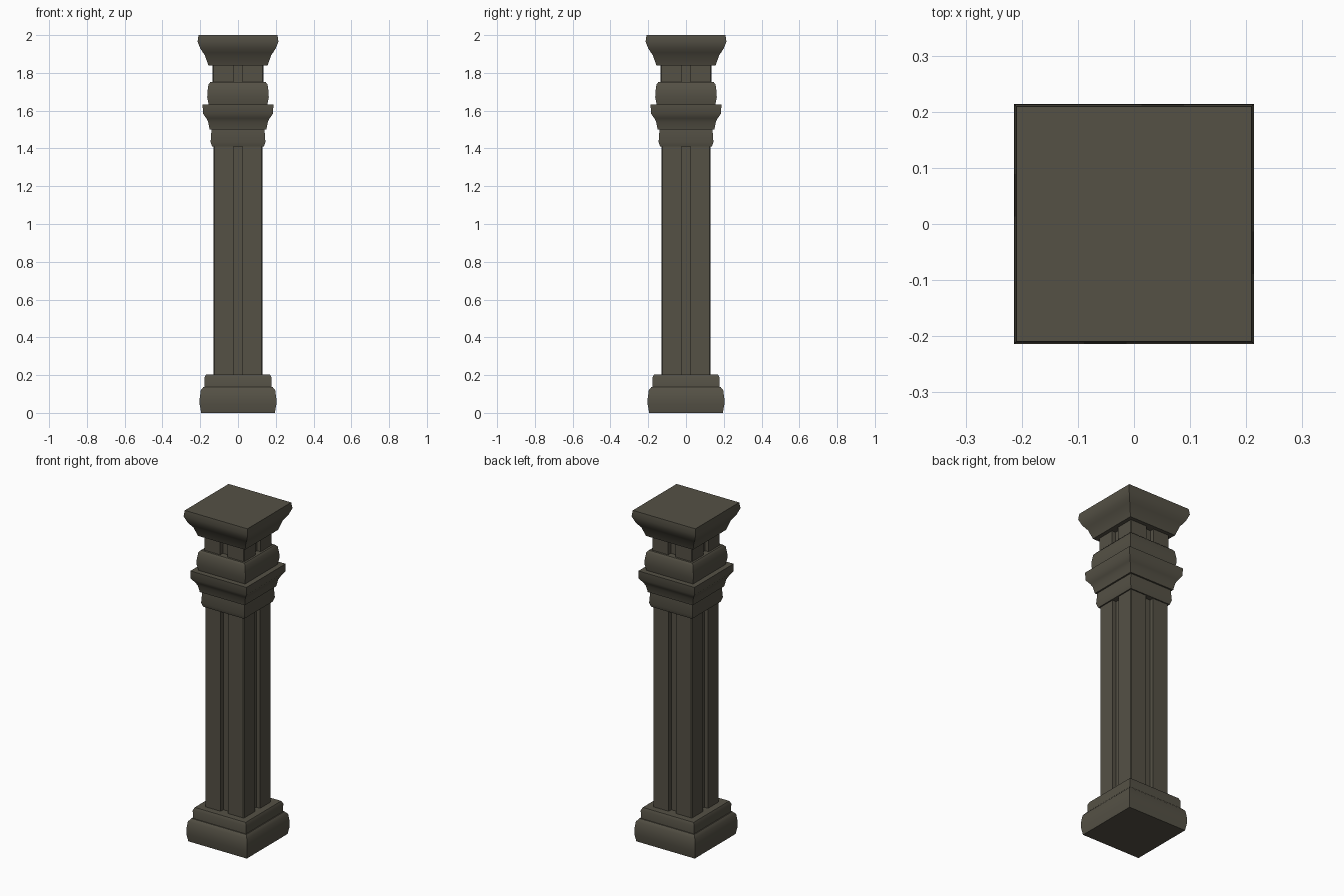
import bpy, bmesh, math

if "Cube" in bpy.data.objects:
    bpy.data.objects.remove(bpy.data.objects["Cube"])

stone = bpy.data.materials.new("dark olive stone")
stone.diffuse_color = (0.09, 0.082, 0.06, 1)
stone.use_nodes = True
stone.node_tree.nodes["Principled BSDF"].inputs["Base Color"].default_value = stone.diffuse_color


def loft(name, rings):
    """Closed solid from stacked (outline, z) rings."""
    bm = bmesh.new()
    loops = [[bm.verts.new((x, y, z)) for x, y in pts] for pts, z in rings]
    n = len(loops[0])
    for a, b in zip(loops, loops[1:]):
        for i in range(n):
            j = (i + 1) % n
            bm.faces.new((a[i], a[j], b[j], b[i]))
    bm.faces.new(loops[0][::-1])
    bm.faces.new(loops[-1])
    bmesh.ops.recalc_face_normals(bm, faces=bm.faces[:])
    mesh = bpy.data.meshes.new(name)
    bm.to_mesh(mesh)
    bm.free()
    mesh.materials.append(stone)
    ob = bpy.data.objects.new(name, mesh)
    bpy.context.collection.objects.link(ob)
    bpy.context.view_layer.objects.active = ob
    ob.select_set(True)
    bpy.ops.object.shade_smooth_by_angle(angle=math.radians(40))
    ob.select_set(False)
    return ob


def square_moulding(name, profile):
    loft(name, [([(-h, -h), (h, -h), (h, h), (-h, h)], z) for h, z in profile])


def grooved_post(name, h, z0, z1, c=0.005, g=0.025, d=0.025):
    # one side with softened corners and a central groove, turned four times
    side = [(-h + c, -h), (-g, -h), (-g, -h + d), (g, -h + d), (g, -h), (h - c, -h)]
    outline = []
    for _ in range(4):
        outline += side
        side = [(-y, x) for x, y in side]
    loft(name, [(outline, z0), (outline, z1)])


# base
square_moulding("plinth", [(0.195, 0), (0.203, 0.045), (0.203, 0.075),
                           (0.197, 0.12), (0.183, 0.137)])
square_moulding("base_step", [(0.177, 0.13), (0.178, 0.185), (0.17, 0.202)])

# shaft
grooved_post("shaft", 0.13, 0.19, 1.43)

# capital mouldings
square_moulding("collar", [(0.137, 1.41), (0.145, 1.435), (0.14, 1.505)])
square_moulding("lower_cornice", [(0.15, 1.5), (0.158, 1.54), (0.168, 1.56),
                                  (0.186, 1.585), (0.187, 1.632)])
square_moulding("cushion_block", [(0.155, 1.63), (0.163, 1.67), (0.162, 1.7),
                                  (0.156, 1.74), (0.146, 1.752)])
grooved_post("neck", 0.134, 1.74, 1.86)
square_moulding("top_cap", [(0.157, 1.84), (0.176, 1.895), (0.186, 1.908),
                            (0.2, 1.93), (0.214, 1.965), (0.209, 2.0)])
